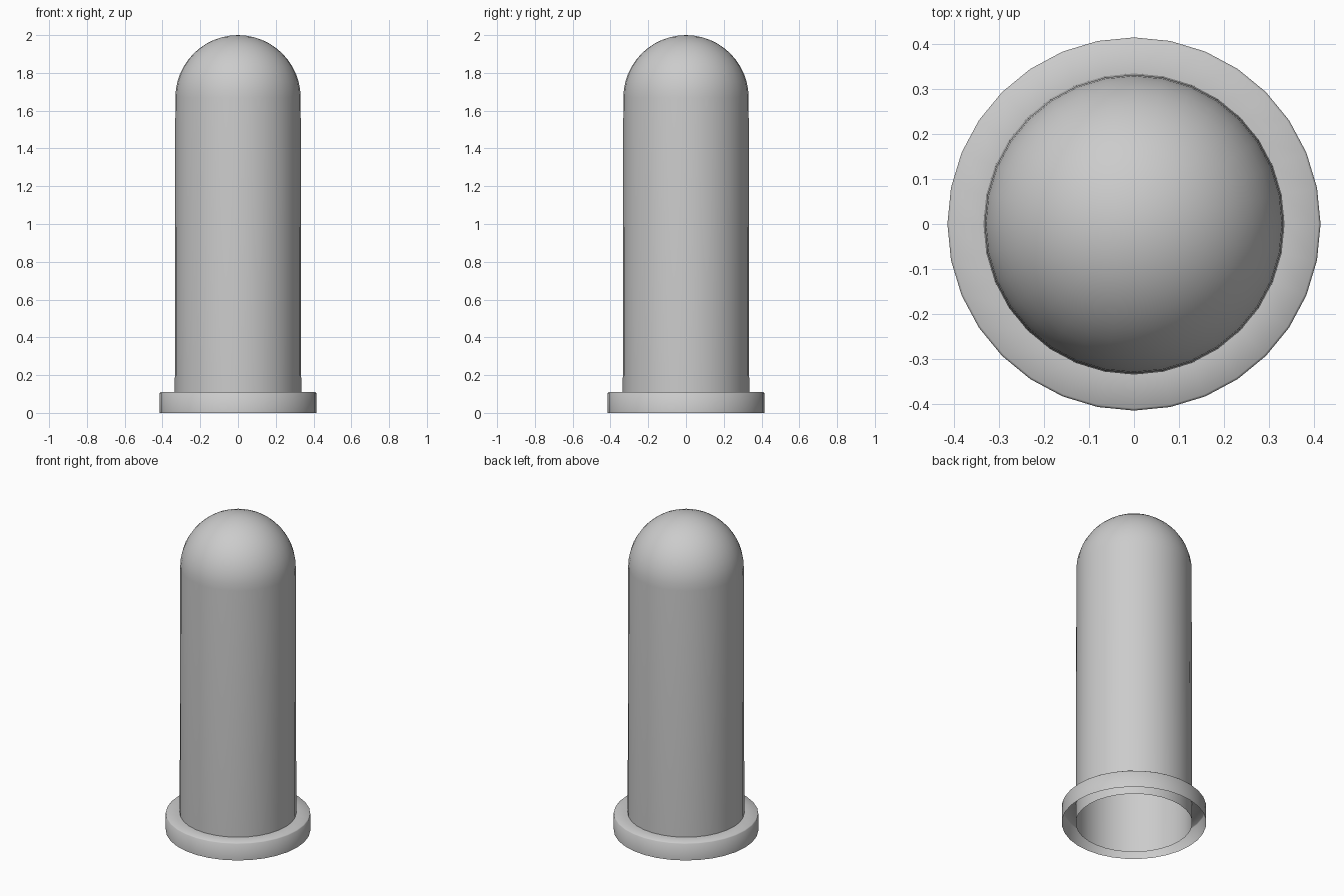
import bpy, bmesh, math

if "Cube" in bpy.data.objects:
    bpy.data.objects.remove(bpy.data.objects["Cube"])

SIDES = 32


def lathe(name, profile):
    """Turn a list of (radius, z) points around z into an open smooth shell."""
    bm = bmesh.new()
    rings = []
    for r, z in profile:
        if r < 1e-5:
            rings.append([bm.verts.new((0, 0, z))])
        else:
            rings.append([bm.verts.new((r * math.cos(2 * math.pi * i / SIDES),
                                        r * math.sin(2 * math.pi * i / SIDES), z))
                          for i in range(SIDES)])
    for a, b in zip(rings, rings[1:]):
        for i in range(SIDES):
            j = (i + 1) % SIDES
            if len(b) == 1:
                bm.faces.new((a[i], a[j], b[0]))
            else:
                bm.faces.new((a[i], a[j], b[j], b[i]))
    for f in bm.faces:
        f.smooth = True
    mesh = bpy.data.meshes.new(name)
    bm.to_mesh(mesh)
    bm.free()
    obj = bpy.data.objects.new(name, mesh)
    bpy.context.collection.objects.link(obj)
    return obj


# Hollow tube with a hemispherical cap, tapering very slightly upwards
R, DOME_Z, STEPS = 0.332, 1.668, 12
dome = [(R * math.cos(math.pi / 2 * k / STEPS),
         DOME_Z + R * math.sin(math.pi / 2 * k / STEPS)) for k in range(STEPS + 1)]
lathe("domed_tube", [(0.335, 0.11)] + dome)

# Base flange: outer skirt and top ledge, open underneath
lathe("base_flange", [(0.415, 0.0), (0.415, 0.105), (0.41, 0.11), (0.335, 0.11)])

# Inner collar continuing the tube down to the ground
lathe("inner_collar", [(0.335, 0.0), (0.335, 0.11)])
